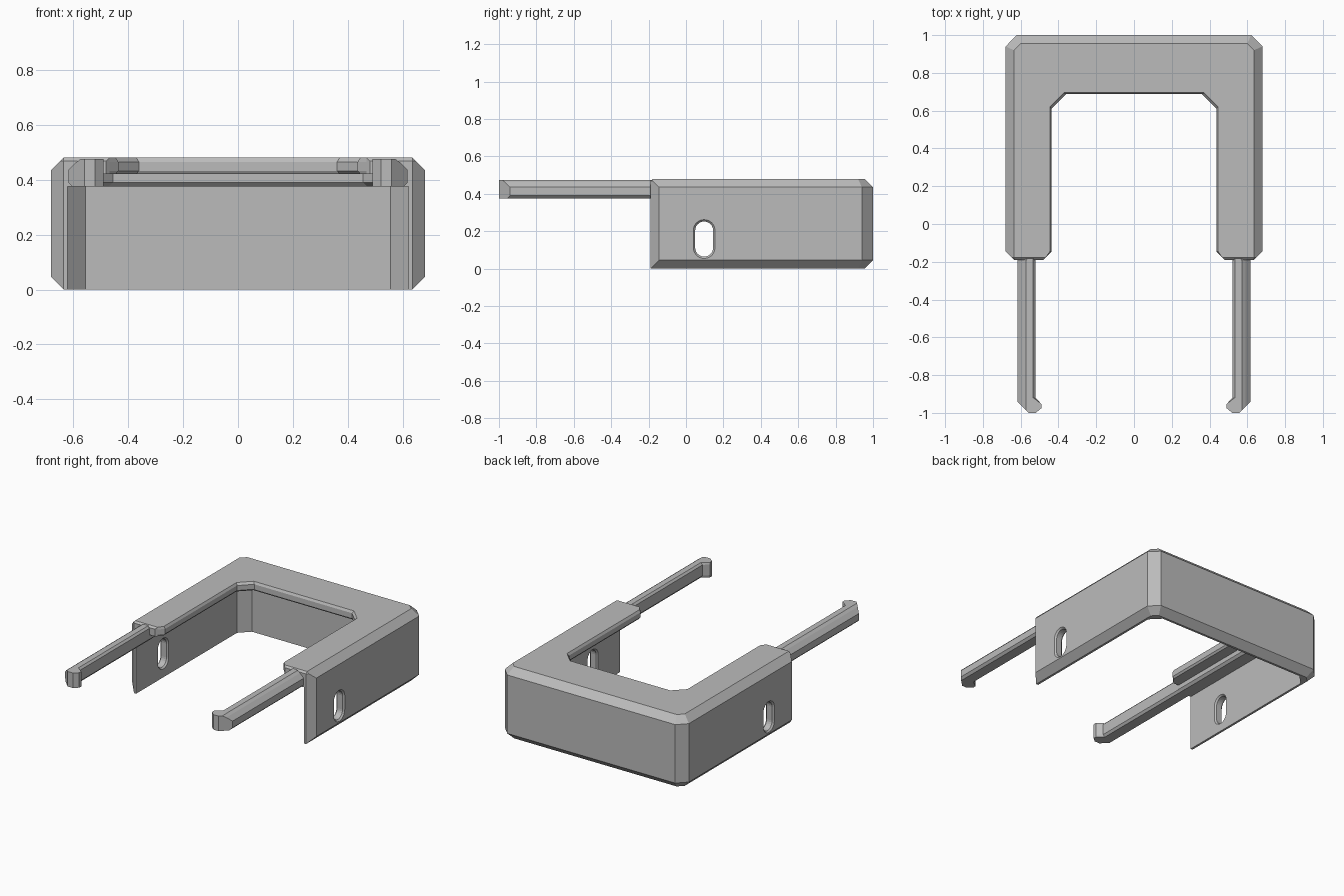
import bpy, bmesh, math

cube = bpy.data.objects.get("Cube")
if cube:
    bpy.data.objects.remove(cube, do_unlink=True)

grey = bpy.data.materials.new("plain_grey")
grey.use_nodes = True
COLOUR = (0.5, 0.5, 0.5, 1)
grey.diffuse_color = COLOUR
grey.node_tree.nodes["Principled BSDF"].inputs["Base Color"].default_value = COLOUR


def loft(name, rings):
    """Skin a list of closed rings with equal point counts and cap both ends."""
    bm = bmesh.new()
    loops = [[bm.verts.new(p) for p in ring] for ring in rings]
    n = len(loops[0])
    for a, b in zip(loops, loops[1:]):
        for i in range(n):
            j = (i + 1) % n
            bm.faces.new((a[i], a[j], b[j], b[i]))
    bm.faces.new(loops[0])
    bm.faces.new(loops[-1])
    bmesh.ops.remove_doubles(bm, verts=bm.verts, dist=0.0005)
    bmesh.ops.recalc_face_normals(bm, faces=bm.faces)
    mesh = bpy.data.meshes.new(name)
    bm.to_mesh(mesh)
    bm.free()
    mesh.materials.append(grey)
    obj = bpy.data.objects.new(name, mesh)
    bpy.context.collection.objects.link(obj)
    return obj


# Cross-section of the U-shaped shell: side x, back y, corner cut, height
PROFILE = [
    (.68, 1.0, .06, .045), (.68, 1.0, .06, .435), (.635, .955, .035, .48),
    (.445, .695, .075, .48), (.436, .687, .075, .465), (.436, .687, .075, .432),
    (.446, .695, .075, .42), (.52, .84, .065, .42), (.52, .84, .065, .39),
    (.535, .855, .065, .375), (.62, .94, .065, .375), (.62, .94, .065, 0),
    (.635, .955, .035, 0),
]
FRONT = -0.19


def front_ring(y, top):
    """Section near the open end, drawn in to form the end chamfers."""
    high, low = .635 + (y - FRONT), .48 - (y - FRONT)
    ring = []
    for x, _, _, z in PROFILE:
        cut = max(0, x - high)
        z += cut if z > .2 else -cut
        ring.append((max(low, min(x, high)), y, min(z, top)))
    return ring


half = [front_ring(FRONT, .468), front_ring(FRONT + .012, .48), front_ring(FRONT + .045, .48)]
half.append([(x, back - c, z) for x, back, c, z in PROFILE])
half.append([(x - c, back, z) for x, back, c, z in PROFILE])
other = [[(-x, y, z) for x, y, z in ring] for ring in reversed(half)]
shell = loft("u_shaped_shell", half + other)

# Rounded slots with countersunk rims, cut through both side walls
for side in (1, -1):
    rings = []
    for x, r in ((.60, .075), (.63, .048), (.67, .048), (.70, .078)):
        ring = []
        for k in range(26):
            upper = k < 13
            angle = math.pi * (k if upper else k - 1) / 12
            ring.append((side * x, .097 + r * math.cos(angle),
                         .158 + (.046 if upper else -.046) + r * math.sin(angle)))
        rings.append(ring)
    cutter = loft("slot_cutter", rings)
    cutter.hide_render = True
    mod = shell.modifiers.new("slot", "BOOLEAN")
    mod.operation = "DIFFERENCE"
    mod.solver = "EXACT"
    mod.object = cutter
    bpy.context.view_layer.objects.active = shell
    bpy.ops.object.modifier_apply(modifier=mod.name)
    bpy.data.objects.remove(cutter, do_unlink=True)

# Front arms with inward hooked tips, chamfered along the long edges
OUTLINE = [(.618, -.15), (.618, -.94), (.558, -1), (.52, -1), (.49, -.975),
           (.49, -.953), (.522, -.92), (.522, -.15)]
LEVELS = [(.375, .603, .012), (.39, .618, 0), (.435, .618, 0), (.462, .591, 0), (.475, .573, .012)]
for side, name in ((1, "left_arm"), (-1, "right_arm")):
    rings = []
    for z, limit, inset in LEVELS:
        ring = []
        for x, y in OUTLINE:
            cut = max(0, x - limit)
            if x == .522:
                x += inset
            ring.append((side * (x - cut), y - cut, z))
        rings.append(ring)
    loft(name, rings)
